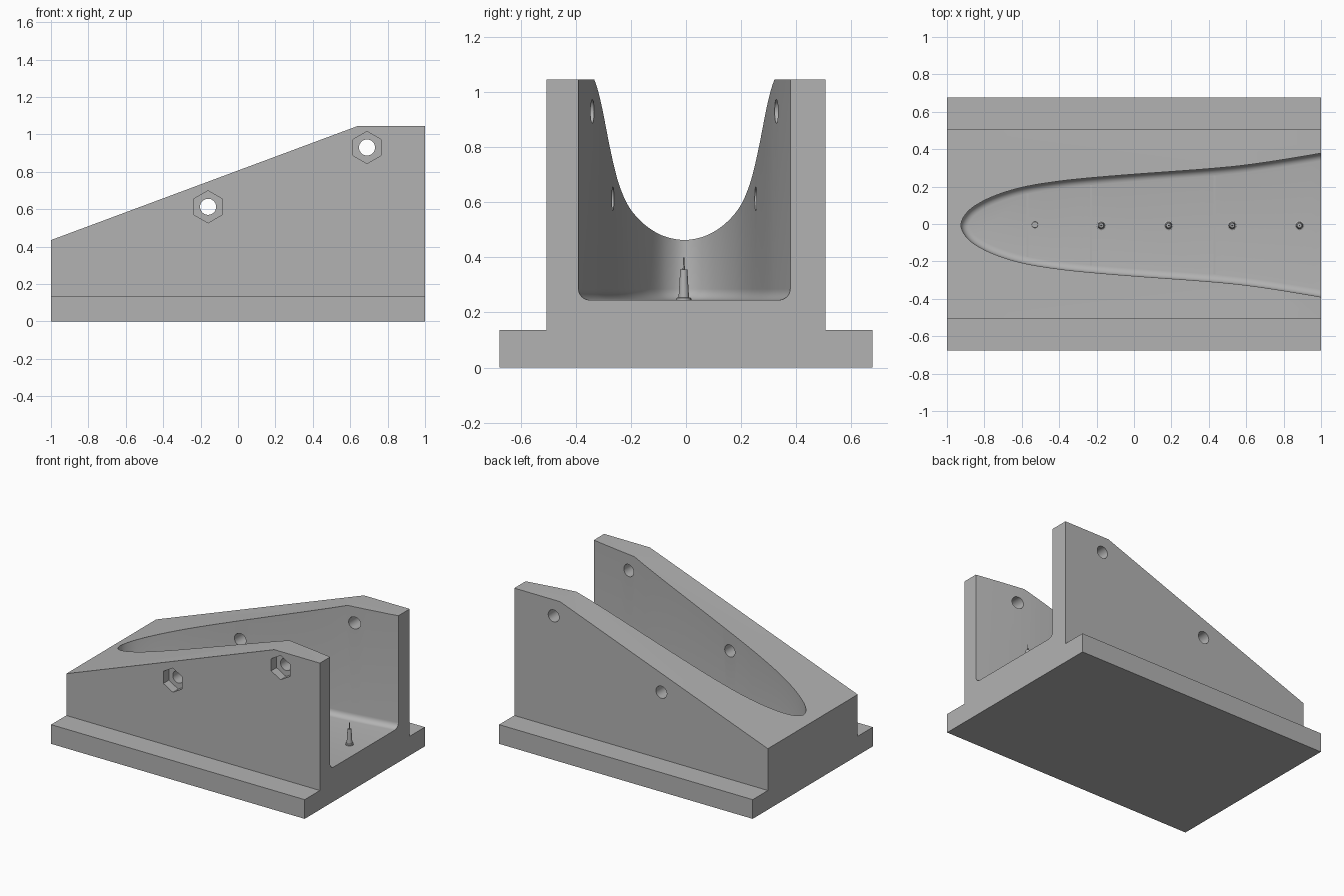
import bpy, bmesh, math
from mathutils import Vector, Matrix

cube = bpy.data.objects.get("Cube")
if cube:
    bpy.data.objects.remove(cube, do_unlink=True)

grey = bpy.data.materials.new("plain_grey")
grey.use_nodes = True
grey.diffuse_color = (0.45, 0.45, 0.45, 1)
grey.node_tree.nodes["Principled BSDF"].inputs["Base Color"].default_value = (0.45, 0.45, 0.45, 1)


def loft(name, rings):
    """Closed solid through a stack of equal-length point rings."""
    bm = bmesh.new()
    loops = [[bm.verts.new(p) for p in ring] for ring in rings]
    n = len(loops[0])
    for a, b in zip(loops, loops[1:]):
        for i in range(n):
            j = (i + 1) % n
            bm.faces.new((a[i], a[j], b[j], b[i]))
    bm.faces.new(loops[0])
    bm.faces.new(loops[-1])
    bmesh.ops.recalc_face_normals(bm, faces=bm.faces)
    mesh = bpy.data.meshes.new(name)
    bm.to_mesh(mesh)
    bm.free()
    obj = bpy.data.objects.new(name, mesh)
    bpy.context.collection.objects.link(obj)
    mesh.materials.append(grey)
    return obj


def rod(name, x, z, y0, y1, radius, sides):
    """Prism along y with a corner pointing up."""
    turn = [math.tau * i / sides for i in range(sides)]
    return loft(name, [[(x + radius * math.sin(t), y, z + radius * math.cos(t)) for t in turn]
                       for y in (y0, y1)])


def lathe(name, x, y, profile, sides=20):
    """Turned part standing on the floor, from (radius, z) pairs."""
    turn = [math.tau * i / sides for i in range(sides)]
    obj = loft(name, [[(x + r * math.cos(t), y + r * math.sin(t), z) for t in turn]
                      for r, z in profile])
    smooth(obj)
    return obj


def smooth(obj):
    bpy.ops.object.select_all(action='DESELECT')
    obj.select_set(True)
    bpy.context.view_layer.objects.active = obj
    bpy.ops.object.shade_smooth_by_angle(angle=math.radians(30))


def cut(obj, cutter):
    mod = obj.modifiers.new("cut", 'BOOLEAN')
    mod.operation = 'DIFFERENCE'
    mod.solver = 'EXACT'
    mod.object = cutter
    bpy.context.view_layer.objects.active = obj
    bpy.ops.object.modifier_apply(modifier=mod.name)
    bpy.data.objects.remove(cutter, do_unlink=True)


FLOOR, FILLET, MID = 0.245, 0.04, -0.006

# Flanged block: inverted T section run along x
half = [(0.677, 0), (0.677, 0.137), (0.506, 0.137), (0.506, 1.045)]
section = half + [(-y, z) for y, z in reversed(half)]
block = loft("cradle_block", [[(x, y, z) for y, z in section] for x in (-1, 1)])

# Sloping top
slope = [(-1.164, 0.374), (0.64, 1.045), (0.64, 1.3), (-1.164, 1.3)]
cut(block, loft("slope_cutter", [[(x, y, z) for x, z in slope] for y in (-0.8, 0.8)]))

# Cavity outline: spline through half widths, mirrored round the nose
side = [(1.3, 0.44), (1, 0.384), (0.67, 0.331), (0.43, 0.304), (0, 0.272), (-0.23, 0.253),
        (-0.4, 0.235), (-0.57, 0.208), (-0.7, 0.173), (-0.81, 0.127), (-0.89, 0.071)]
knots = [Vector(p) for p in side + [(-0.925, 0)]]
knots += [Vector((x, -w)) for x, w in reversed(side)]
outline = []
for a, b, c, d in zip(knots, knots[1:], knots[2:], knots[3:]):
    for k in range(6):
        t = k / 6
        outline.append(0.5 * (2 * b + (c - a) * t + (2 * a - 5 * b + 4 * c - d) * t * t
                              + (3 * b - a - 3 * c + d) * t ** 3))
outline.append(knots[-2])
for end, sign in ((0, 1), (-1, -1)):
    outline[end] = Vector((1.08, sign * 0.399))


def inset(amount):
    ring = []
    for i, p in enumerate(outline):
        along = outline[min(i + 1, len(outline) - 1)] - outline[max(i - 1, 0)]
        inward = Vector((-along.y, along.x)).normalized()
        ring.append(p + inward * amount)
    return ring


# Cavity with a rounded floor edge
levels = [(FILLET * (1 - math.cos(a)), FLOOR + FILLET * (1 - math.sin(a)))
          for a in (math.radians(15 * k) for k in range(6, -1, -1))] + [(0, 1.3)]
cut(block, loft("cavity_cutter",
                [[(p.x, p.y + MID, z) for p in inset(off)] for off, z in levels]))

# Cross grooves in the floor
for x, w in ((-0.57, 0.17), (-0.23, 0.215), (0.43, 0.265)):
    corners = [(x - 0.005, MID - w), (x + 0.005, MID - w), (x + 0.005, MID + w), (x - 0.005, MID + w)]
    cut(block, loft("groove_cutter", [[(*c, z) for c in corners] for z in (FLOOR - 0.004, FLOOR + 0.01)]))

# Bolt holes through both walls, nut pockets on the front
for x, z in ((-0.16, 0.613), (0.69, 0.93)):
    cut(block, rod("bolt_cutter", x, z, -0.8, 0.8, 0.043, 32))
    cut(block, rod("nut_cutter", x, z, -0.8, -0.445, 0.086, 6))
smooth(block)

# Row of small stepped pins on the floor
for i, x in enumerate((-0.175, 0.185, 0.525, 0.885)):
    lathe(f"pin_{i + 1}", x, MID - 0.002,
          [(0.026, FLOOR - 0.01), (0.026, FLOOR + 0.008), (0.019, FLOOR + 0.01),
           (0.013, 0.355), (0.004, 0.357), (0.002, 0.4)])

# Low studs near the nose
lathe("ring_stud", -0.41, MID + 0.002,
      [(0.024, FLOOR - 0.01), (0.024, FLOOR + 0.006), (0.015, FLOOR + 0.006), (0.015, FLOOR + 0.002)])
lathe("nose_stud", -0.53, MID + 0.002, [(0.018, FLOOR - 0.01), (0.016, FLOOR + 0.008)])
